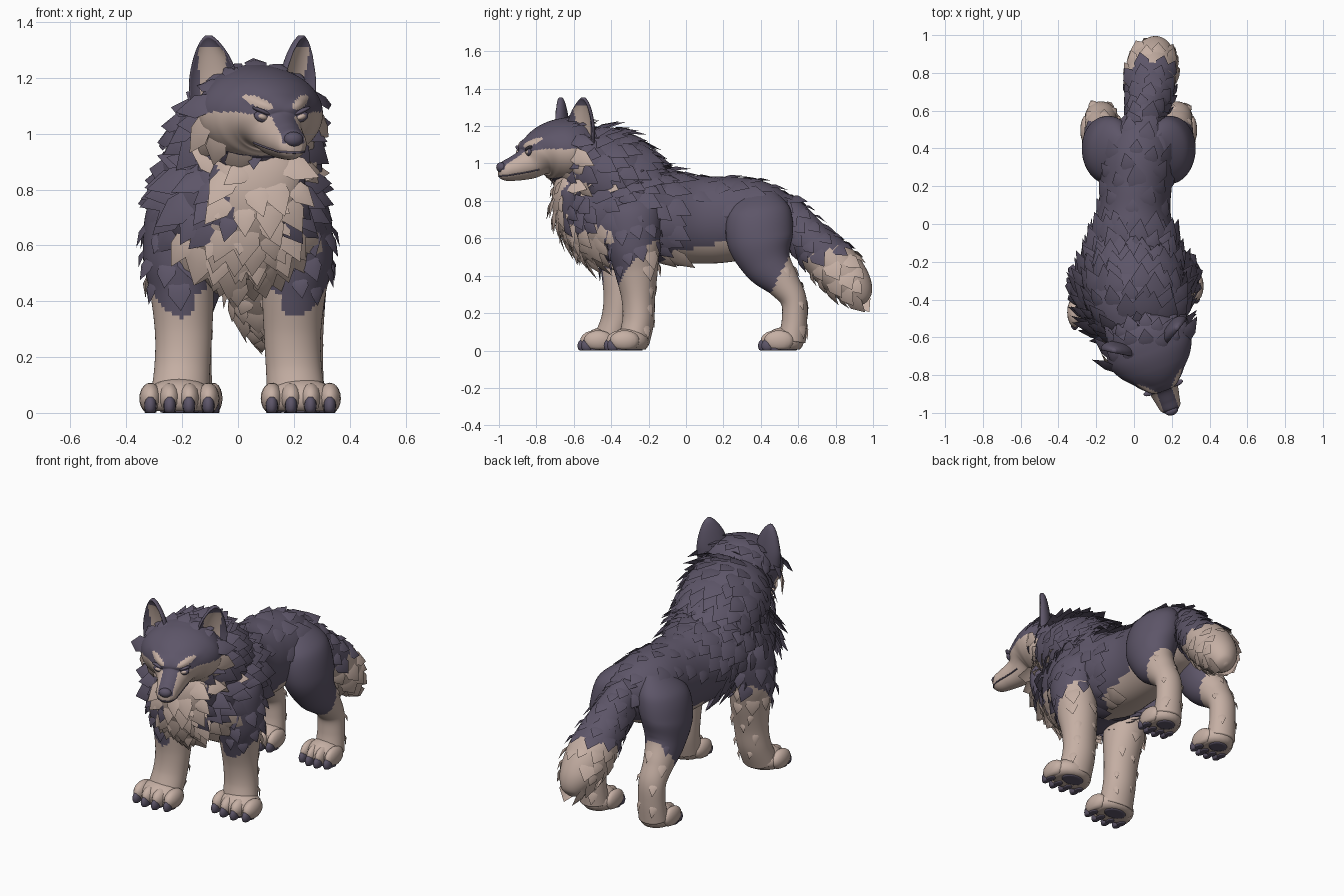
import bpy, bmesh, math, random
from mathutils import Vector, Matrix
from mathutils.bvhtree import BVHTree

random.seed(4)
if "Cube" in bpy.data.objects:
    bpy.data.objects.remove(bpy.data.objects["Cube"])


def material(name, rgb):
    m = bpy.data.materials.new(name)
    m.use_nodes = True
    m.diffuse_color = (*rgb, 1)
    m.node_tree.nodes["Principled BSDF"].inputs["Base Color"].default_value = (*rgb, 1)
    return m


MATS = [material("dark_fur", (0.11, 0.092, 0.14)), material("pale_fur", (0.56, 0.43, 0.37))]


def finish(name, bm):
    me = bpy.data.meshes.new(name)
    bm.to_mesh(me)
    bm.free()
    for m in MATS:
        me.materials.append(m)
    me.shade_smooth()
    ob = bpy.data.objects.new(name, me)
    bpy.context.collection.objects.link(ob)
    return ob


def loft(name, rings, light, mat=Matrix(), seg=48, steps=9, shape=None):
    """Smooth tube through rings of (x, y, z, half width, half depth)."""
    R = [Vector(r) for r in rings]
    path = []
    for i in range(len(R) - 1):
        a, b, c, d = R[max(i - 1, 0)], R[i], R[i + 1], R[min(i + 2, len(R) - 1)]
        for k in range(steps):
            t = k / steps
            path.append(0.5 * (2 * b + (c - a) * t + (2 * a - 5 * b + 4 * c - d) * t * t
                               + (3 * b - a - 3 * c + d) * t ** 3))
    path.append(R[-1])
    bm = bmesh.new()
    loops = []
    for i, q in enumerate(path):
        tan = Vector(path[min(i + 1, len(path) - 1)][:3]) - Vector(path[max(i - 1, 0)][:3])
        up = Vector((1, 0, 0)).cross(tan).normalized()
        loop = []
        for k in range(seg):
            a = math.tau * k / seg
            side = Vector((max(q[3], .004) * math.cos(a), 0, 0))
            loop.append(bm.verts.new(Vector(q[:3]) + side + up * max(q[4], .004) * math.sin(a)))
        loops.append(loop)
    for l0, l1 in zip(loops, loops[1:]):
        for k in range(seg):
            j = (k + 1) % seg
            bm.faces.new((l0[k], l0[j], l1[j], l1[k]))
    bm.faces.new(loops[0])
    bm.faces.new(loops[-1])
    bmesh.ops.recalc_face_normals(bm, faces=bm.faces)
    for f in bm.faces:
        f.material_index = int(light(f.calc_center_median(), f.normal))
    if shape:
        for v in bm.verts:
            shape(v.co)
    bm.transform(mat)
    return finish(name, bm)


def blobs(name, parts, mat=Matrix(), floor=False):
    """Ellipsoids of (location, radii, colour index, roll) joined in one object."""
    bm = bmesh.new()
    for loc, rad, col, roll in parts:
        m = Matrix.Translation(loc) @ Matrix.Rotation(roll, 4, 'Y') @ Matrix.Diagonal((*rad, 1))
        new = bmesh.ops.create_uvsphere(bm, u_segments=16, v_segments=10, radius=1, matrix=m)
        for v in new["verts"]:
            if floor:
                v.co.z = max(v.co.z, .006 * col)
            for f in v.link_faces:
                f.material_index = col
    bm.transform(mat)
    return finish(name, bm)


def fur(name, ob, gap, length, width, lift, keep=lambda p, n: True, flow=(0, 1, -.6)):
    """Overlapping pointed tufts that take the colour of the skin below."""
    polys = ob.data.polygons
    bm = bmesh.new()
    placed = []
    for f in random.choices(polys, [p.area for p in polys], k=3500):
        p, n = f.center.copy(), f.normal.copy()
        if not keep(p, n) or any((p - q).length < gap for q in placed):
            continue
        placed.append(p)
        t = Vector(flow) + Vector([random.uniform(-.2, .2) for _ in range(3)])
        t = t - n * t.dot(n)
        if t.length < .1:
            continue
        t.normalize()
        s = n.cross(t)
        k = random.uniform(.75, 1.2)
        L, w, h = length * k, width * k, lift * random.uniform(.6, 1.3)
        pts = [p - s * w * .4 - n * .012, p + s * w * .4 - n * .012,
               p + t * L * .45 + s * w * .5 + n * h * .3, p + t * L + n * h,
               p + t * L * .45 - s * w * .5 + n * h * .3, p + t * L * .4 + n * (h * .5 + .008)]
        v = [bm.verts.new(c) for c in pts]
        for i in range(5):
            face = bm.faces.new((v[i], v[(i + 1) % 5], v[5]))
            face.material_index = f.material_index
    return finish(name, bm)


# Torso with pale belly and chest
def body_light(p, n):
    if p.y > -.42:
        return p.y > -.3 and p.z < min(.58, .54 + .2 * p.y)
    if n.y > -.25 or p.z > .94:
        return False
    if p.z > .67:
        return abs(p.x - .08) < min(.155, .08 + .35 * (p.z - .67))
    return abs(p.x - .03) < .22 and p.z > .46 + .4 * abs(p.x - .03)


torso = loft("torso", [(.02, -.67, .72, .06, .08), (.01, -.61, .73, .18, .19), (0, -.48, .74, .265, .26),
                       (0, -.3, .75, .29, .265), (0, -.12, .72, .24, .245), (0, .05, .70, .195, .235),
                       (.01, .2, .70, .19, .23), (.02, .35, .71, .195, .21), (.03, .48, .7, .16, .165),
                       (.04, .57, .68, .06, .09)], body_light)
neck = loft("neck", [(0, -.06, .80, .12, .08), (0, -.24, .88, .24, .18), (.02, -.42, .96, .26, .225),
                     (.04, -.56, 1.0, .225, .185), (.06, -.68, 1.02, .12, .1)], body_light)
ruff = loft("chest_ruff", [(.07, -.6, .98, .1, .05), (.07, -.62, .87, .17, .09), (.05, -.61, .74, .17, .1),
                           (.02, -.56, .62, .16, .09), (.01, -.5, .5, .1, .05)], body_light)
fur("torso_fur", torso, .058, .14, .10, .04, lambda p, n: p.y < -.08 and p.z > .5)
fur("back_fur", torso, .085, .12, .09, .01, lambda p, n: p.y >= -.08 and p.z > .76)
fur("mane", neck, .058, .14, .10, .025)
fur("chest_fur", ruff, .055, .13, .09, .022, lambda p, n: n.y < .2)

# Tail with pale tip
tail = loft("tail", [(.04, .42, .8, .06, .05), (.05, .53, .73, .09, .1), (.08, .66, .59, .12, .115),
                     (.09, .79, .46, .135, .13), (.105, .89, .35, .11, .108), (.115, .945, .275, .06, .06),
                     (.115, .96, .255, .01, .01)],
            lambda p, n: p.z < .5 + .35 * (p.y - .65))
fur("tail_fur", tail, .06, .1, .085, .014, lambda p, n: .5 < p.y < .92 and p.z > .25, (0, .6, -.75))


# Paws with toes, claws and pads
def paw(name, x, y, k):
    parts = [((x, y, .05), (.118 * k, .105, .075), 1, 0),
             ((x, y + .02, .008), (.065 * k, .05, .02), 0, 0)]
    for o in (-1.5, -.5, .5, 1.5):
        tx, ty = x + o * .064 * k, y - .055 + .018 * abs(o)
        parts += [((tx, ty, .052), (.037 * k, .08, .056), 1, 0),
                  ((tx, ty - .06, .026), (.022, .034, .038), 0, 0),
                  ((tx, ty - .02, .008), (.022, .03, .02), 0, 0)]
    blobs(name, parts, floor=True)


# Legs
for s, word in ((1, "left"), (-1, "right")):
    step = -.14 if s < 0 else 0

    def front_light(p, n):
        lead = p.y - step * (1 - p.z / .9) + .35
        return p.z < .34 + 1.1 * max(0, lead) + .5 * abs(p.x * s - .2) + (.06 if n.x * s < -.4 else 0)

    rings = [(.14, -.3, .86, .07, .09), (.19, -.29, .75, .13, .16), (.215, -.28, .56, .125, .14),
             (.2, -.265, .42, .113, .115), (.195, -.255, .28, .102, .09), (.2, -.255, .16, .1, .085),
             (.21, -.28, .05, .105, .085)]
    leg = loft("front_leg_" + word, [(s * x, y + step * (1 - z / .9), z, a, b) for x, y, z, a, b in rings],
               front_light)
    fur("front_leg_fur_" + word, leg, .075, .1, .075, .02,
        lambda p, n: .46 < p.z < .7 and n.x * s > -.3, (0, .3, -1))
    fur("front_leg_feathering_" + word, leg, .09, .08, .04, .012,
        lambda p, n: .12 < p.z < .4 and n.y > .6, (0, .2, -1))
    paw("front_paw_" + word, .225 if s > 0 else -.21, -.3 + step, 1.08)

    mid = .025
    rings = [(.09, .39, .85, .05, .08), (.14, .395, .75, .12, .165), (.17, .395, .6, .13, .178),
             (.185, .435, .47, .108, .135), (.2, .52, .36, .085, .09), (.2, .575, .27, .08, .07),
             (.2, .58, .16, .08, .068), (.2, .565, .05, .086, .075)]
    hind = loft("hind_leg_" + word, [(mid + s * x, y, z, a, b) for x, y, z, a, b in rings],
                lambda p, n: p.z < min(.53, .3 + 2 * (p.y - .45)) or p.z < .3)
    fur("hind_leg_fur_" + word, hind, .1, .08, .045, .008,
        lambda p, n: .12 < p.z < .5 and n.y > .5, (0, .2, -1))
    paw("hind_paw_" + word, mid + s * .195, .525, .86)

# Head, turned a little to its left, with painted cheeks and raised brows
HEAD = Matrix.Translation((.065, -.62, 0)) @ Matrix.Rotation(math.radians(20), 4, 'Z')
INV = HEAD.inverted()


def brow(p):
    u = abs(p.x) - .08
    return (u / .045) ** 2 + ((p.z - 1.112 - .4 * u) / .02) ** 2 if p.y < -.13 else 9


def head_light(p, n):
    d = -p.y
    top = 1.078 - .22 * max(0, d - .2) - .8 * max(0, .04 - d)
    low = .9 + .4 * max(0, .16 - d) if d < .2 else 0
    stripe = abs(p.x) < .042 and n.z > .15
    return brow(p) < 1 or (d > -.02 and low < p.z < top and not stripe)


def raise_brow(co):
    co.y -= .014 * math.exp(-brow(co))


head = loft("head", [(0, .13, 1.05, .1, .1), (0, .05, 1.07, .2, .17), (0, -.05, 1.07, .23, .17),
                     (0, -.13, 1.06, .2, .148), (0, -.185, 1.04, .145, .118), (0, -.24, 1.0, .09, .087),
                     (0, -.32, .972, .068, .066), (0, -.375, .96, .055, .052), (0, -.4, .96, .03, .03)],
            head_light, HEAD, seg=96, steps=14, shape=raise_brow)
fur("cheek_fur", head, .055, .12, .085, .035, lambda p, n: (INV @ p).y > -.1 and p.z < 1.15)
fur("crown_fur", head, .06, .09, .07, .012, lambda p, n: (INV @ p).y > -.07 and p.z >= 1.15)

# Nose, eyes and lids set on the surface of the face
tree = BVHTree.FromObject(head, bpy.context.evaluated_depsgraph_get())


def on_face(x, z):
    return INV @ tree.ray_cast(HEAD @ Vector((x, -.8, z)), HEAD.to_3x3() @ Vector((0, 1, 0)))[0]


face = [((0, -.392, .98), (.036, .025, .027), 0, 0)]
for s in (1, -1):
    face += [(on_face(s * .074, 1.06), (.03, .012, .019), 0, -s * .3),
             (on_face(s * .074, 1.06), (.021, .017, .012), 1, -s * .3),
             (on_face(s * .074, 1.08), (.04, .016, .008), 0, -s * .4)]
blobs("nose_and_eyes", face, HEAD)

# Mouth line laid on the muzzle
curve = bpy.data.curves.new("mouth_line", 'CURVE')
curve.dimensions = '3D'
curve.bevel_depth = .004
line = curve.splines.new('POLY')
line.points.add(16)
for i, pt in enumerate(line.points):
    u = i / 8 - 1
    target = HEAD @ Vector((.13 * u, -.41 + .2 * u * u, .932))
    pt.co = (*tree.find_nearest(target)[0], 1)
curve.materials.append(MATS[0])
bpy.context.collection.objects.link(bpy.data.objects.new("mouth_line", curve))


# Ears with hollow pale insides
def hollow(co):
    if co.y < -.014:
        co.y = -.014 + 1.2 * (-.014 - co.y)


for s, word in ((1, "left"), (-1, "right")):
    place = HEAD @ Matrix.Translation((s * .158, .0, 0)) @ Matrix.Rotation(s * .55, 4, 'Z')
    loft("ear_" + word, [(0, 0, 1.1, .088, .055), (s * .003, 0, 1.19, .09, .05), (s * .01, 0, 1.27, .068, .038),
                         (s * .018, 0, 1.325, .038, .024), (s * .022, 0, 1.352, .012, .01)],
         lambda p, n: p.y < -.018 and abs(p.x - s * .01) < .05 and p.z < 1.31, place, shape=hollow)
